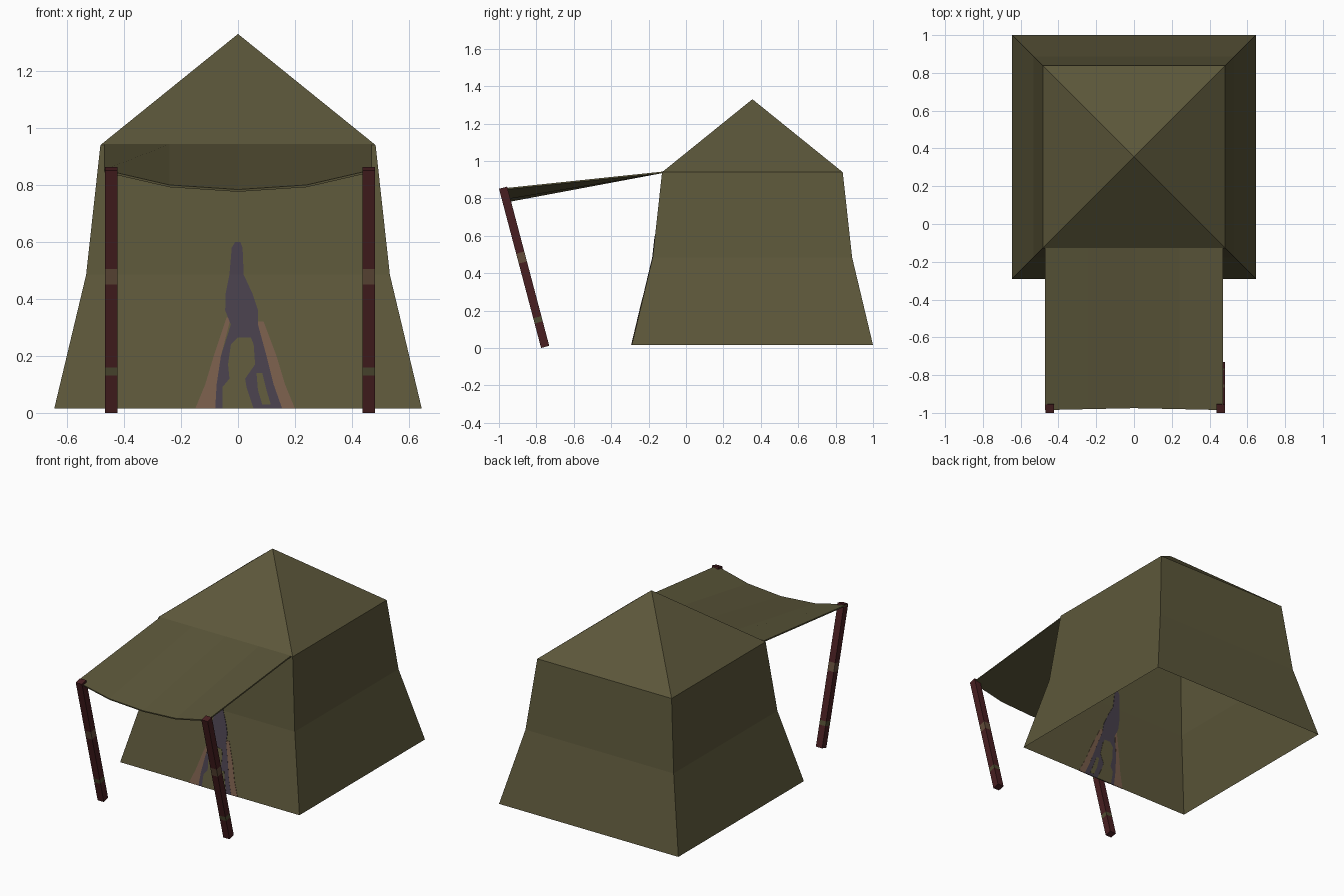
import bpy, bmesh, math
from mathutils import Vector

if "Cube" in bpy.data.objects:
    bpy.data.objects.remove(bpy.data.objects["Cube"])


def material(name, rgb):
    m = bpy.data.materials.new(name)
    lin = [((c / 255 + 0.055) / 1.055) ** 2.4 for c in rgb]
    m.diffuse_color = (*lin, 1)
    m.use_nodes = True
    m.node_tree.nodes["Principled BSDF"].inputs["Base Color"].default_value = m.diffuse_color
    return m


CANVAS = material("olive canvas", (92, 87, 58))
WOOD = material("dark red wood", (72, 31, 33))
BAND = material("tan band", (98, 76, 58))
LOW_BAND = material("moss band", (80, 76, 50))
DARK = material("purple shadow", (70, 62, 74))
TRIM = material("dusty pink trim", (118, 91, 73))


def make(name, verts, faces, *mats):
    mesh = bpy.data.meshes.new(name)
    mesh.from_pydata(verts, [], faces)
    bm = bmesh.new()
    bm.from_mesh(mesh)
    bmesh.ops.recalc_face_normals(bm, faces=bm.faces)
    bm.to_mesh(mesh)
    bm.free()
    for m in mats:
        mesh.materials.append(m)
    ob = bpy.data.objects.new(name, mesh)
    bpy.context.collection.objects.link(ob)
    return ob


def loft(rings, caps=True):
    """Faces joining equal rings of points in order."""
    n = len(rings[0])
    verts = [p for r in rings for p in r]
    faces = [(k * n + i, k * n + (i + 1) % n, (k + 1) * n + (i + 1) % n, (k + 1) * n + i)
             for k in range(len(rings) - 1) for i in range(n)]
    if caps:
        faces += [tuple(range(n)), tuple(range(len(verts) - n, len(verts)))]
    return verts, faces


# Tent shell: flared square walls with pyramid roof, open underneath
CY = 0.355
PROFILE = [(0.015, 0.645), (0.485, 0.533), (0.94, 0.483)]
CORNERS = [(-1, -1), (1, -1), (1, 1), (-1, 1)]
verts, faces = loft([[(sx * h, CY + sy * h, z) for sx, sy in CORNERS] for z, h in PROFILE], False)
verts.append((0, CY, 1.33))
faces += [(8 + i, 8 + (i + 1) % 4, 12) for i in range(4)]
make("tent_shell", verts, faces, CANVAS)


# Painted entrance: thin plates through the front wall, seen on both sides
def wall_y(z):
    (z0, h0), (z1, h1) = PROFILE[:2] if z <= 0.485 else PROFILE[1:]
    return CY - (h0 + (h1 - h0) * (z - z0) / (z1 - z0))


def plate(name, rows, d, mat):
    rings = []
    for z, a, b in rows:
        y = wall_y(z)
        rings.append([(a, y - d, z), (b, y - d, z), (b, y + d, z), (a, y + d, z)])
    make(name, *loft(rings), mat)


plate("entrance_trim_left", [(0.015, -0.15, -0.08), (0.1, -0.115, -0.075), (0.2, -0.085, -0.06),
                             (0.335, -0.04, -0.025)], 0.002, TRIM)
plate("entrance_trim_right", [(0.015, 0.155, 0.2), (0.1, 0.125, 0.165), (0.2, 0.1, 0.135),
                              (0.32, 0.065, 0.09)], 0.002, TRIM)
plate("entrance_opening", [(0.015, -0.08, 0.155), (0.1, -0.075, 0.125), (0.2, -0.06, 0.1),
                           (0.31, -0.025, 0.07), (0.36, -0.045, 0.07), (0.42, -0.043, 0.05),
                           (0.485, -0.03, 0.02), (0.58, -0.022, 0.016), (0.6, -0.01, 0.008)],
      0.0025, DARK)
plate("entrance_inner_flap", [(0.015, -0.055, 0.055), (0.09, -0.055, 0.03), (0.12, -0.03, 0.025),
                              (0.17, -0.035, 0.06), (0.24, -0.025, 0.055), (0.265, 0.0, 0.045)],
      0.0038, CANVAS)
plate("entrance_flap_streak", [(0.03, 0.085, 0.115), (0.08, 0.07, 0.1), (0.14, 0.065, 0.085)],
      0.0038, CANVAS)

# Awning: straight at the tent, sagging between the poles
FRONT = [(-0.47, -0.985, 0.853), (-0.24, -0.98, 0.8), (0, -0.975, 0.784),
         (0.24, -0.98, 0.8), (0.47, -0.985, 0.853)]
back = [(x, -0.127, 0.943) for x, _, _ in FRONT]
n = len(FRONT)
awning = make("awning", FRONT + back, [(i, i + 1, n + i + 1, n + i) for i in range(n - 1)], CANVAS)
solid = awning.modifiers.new("cloth_thickness", 'SOLIDIFY')
solid.thickness = 0.008
solid.offset = -1

# Leaning square poles with two wrapped bands
BOTTOM, TOP = Vector((0, -0.753, 0.006)), Vector((0, -0.978, 0.857))
axis = (TOP - BOTTOM).normalized()
side = Vector((1, 0, 0))
depth = axis.cross(side)
HEIGHTS = [0.006, 0.137, 0.165, 0.457, 0.51, 0.857]
for name, x in (("left_pole", -0.445), ("right_pole", 0.459)):
    rings = []
    for z in HEIGHTS:
        c = BOTTOM.lerp(TOP, (z - 0.006) / 0.851) + side * x
        rings.append([tuple(c + (side * sx + depth * sy) * 0.0225) for sx, sy in CORNERS])
    pole = make(name, *loft(rings), WOOD, BAND, LOW_BAND)
    for f in pole.data.polygons:
        if 0.137 < f.center.z < 0.165:
            f.material_index = 2
        elif 0.457 < f.center.z < 0.51:
            f.material_index = 1
